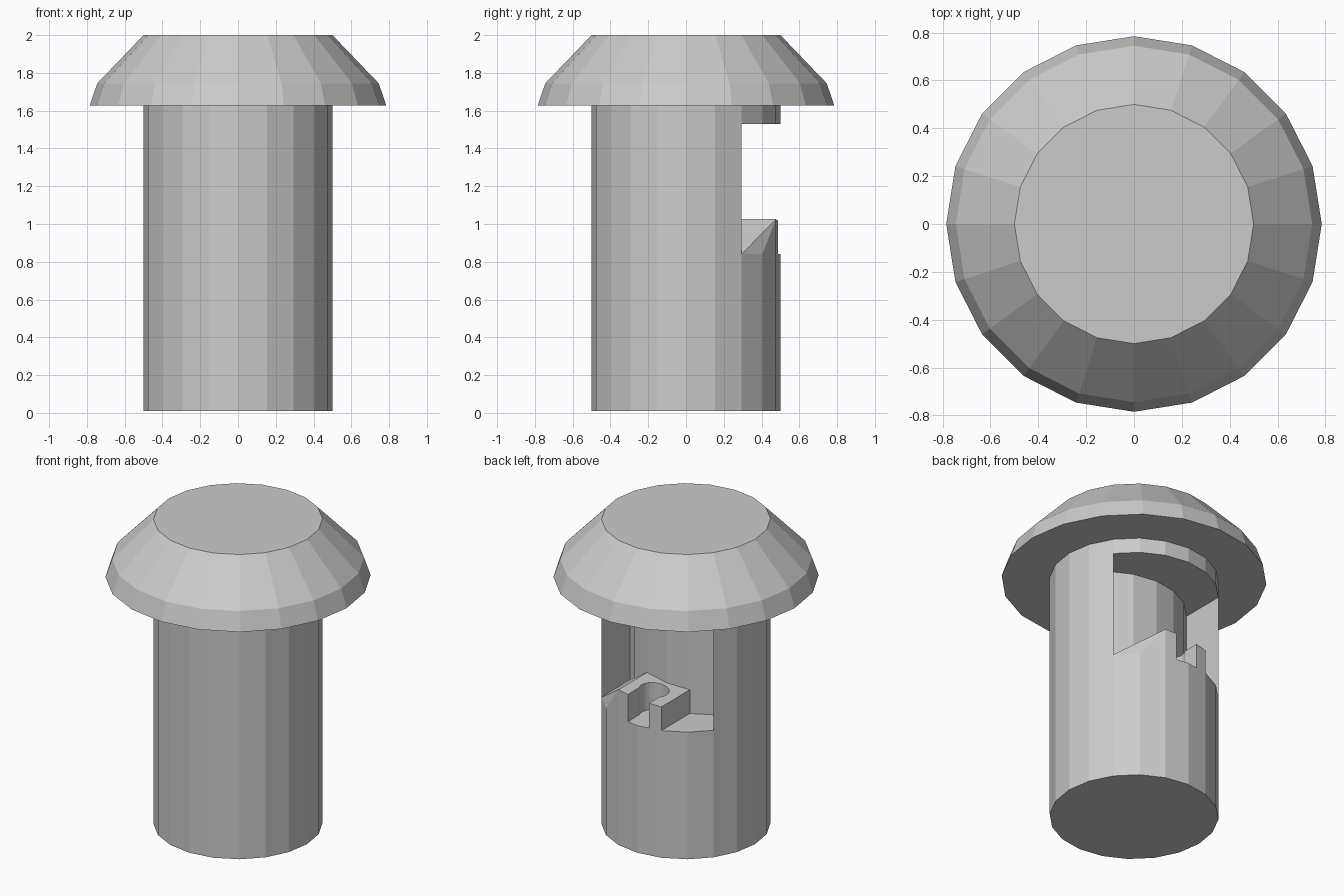
import bpy, bmesh
from math import sin, cos, radians

if "Cube" in bpy.data.objects:
    bpy.data.objects.remove(bpy.data.objects["Cube"])

SIDES, R = 20, 0.5
DEPTH = 0.294          # how far the window is pushed into the body
FLOOR, CEIL = 0.84, 1.53


def finish(name, bm):
    bmesh.ops.recalc_face_normals(bm, faces=bm.faces)
    mesh = bpy.data.meshes.new(name)
    bm.to_mesh(mesh)
    bm.free()
    ob = bpy.data.objects.new(name, mesh)
    bpy.context.collection.objects.link(ob)
    return ob


def rim(deg, r=R):
    return r * cos(radians(deg)), r * sin(radians(deg))


def lathe(name, profile):
    """Stack of 20-sided rings (radius, z) with flat caps."""
    bm = bmesh.new()
    rings = [[bm.verts.new((*rim(i * 360 / SIDES, r), z)) for i in range(SIDES)]
             for r, z in profile]
    for a, b in zip(rings, rings[1:]):
        for i in range(SIDES):
            j = (i + 1) % SIDES
            bm.faces.new((a[i], a[j], b[j], b[i]))
    bm.faces.new(rings[0])
    bm.faces.new(rings[-1])
    return finish(name, bm)


def prism(name, outline, z0, z1):
    bm = bmesh.new()
    lo = [bm.verts.new((x, y, z0)) for x, y in outline]
    hi = [bm.verts.new((x, y, z1)) for x, y in outline]
    n = len(lo)
    for i in range(n):
        j = (i + 1) % n
        bm.faces.new((lo[i], lo[j], hi[j], hi[i]))
    bm.faces.new(lo)
    bm.faces.new(hi)
    return finish(name, bm)


def cut(ob, cutter):
    cutter.hide_render = True
    mod = ob.modifiers.new("cut", 'BOOLEAN')
    mod.operation = 'DIFFERENCE'
    mod.solver = 'EXACT'
    mod.object = cutter
    bpy.context.view_layer.objects.active = ob
    bpy.ops.object.modifier_apply(modifier=mod.name)
    bpy.data.objects.remove(cutter)


# Head: flared cap
lathe("head", [(0.785, 1.627), (0.745, 1.745), (0.5, 2.0)])

# Body: straight shaft with a window whose back wall repeats the outer arc
body = lathe("body", [(R, 0.01), (R, 1.627)])
wall = [(x, y - DEPTH) for x, y in (rim(a) for a in range(36, 145, 18))]
edge = wall[0][0]
cut(body, prism("window_cutter", wall + [(-edge, 0.8), (edge, 0.8)], FLOOR, CEIL))

# Holder: raised block on the window floor, ramping down on the +x side
block = [rim(72), rim(90), rim(108),
         (-0.1545, 0.1815), (0.1545, 0.1815)]
ramp = [rim(54), rim(36), (edge, 0.0)]
bm = bmesh.new()
for x, y in block:
    bm.verts.new((x, y, FLOOR))
    bm.verts.new((x, y, 1.01 + 0.1 * x))
for x, y in ramp:
    bm.verts.new((x, y, FLOOR))
hull = bmesh.ops.convex_hull(bm, input=bm.verts)
bmesh.ops.delete(bm, geom=[v for v in bm.verts if not v.link_faces], context='VERTS')
holder = finish("holder", bm)

# Round socket with a slot open to the outside
socket = [rim(a, 0.09) for a in range(146, 395, 16)]
socket = [(x, y + 0.33) for x, y in socket] + [(0.075, 0.7), (-0.075, 0.7)]
cut(holder, prism("socket_cutter", socket, FLOOR - 0.05, 1.2))
